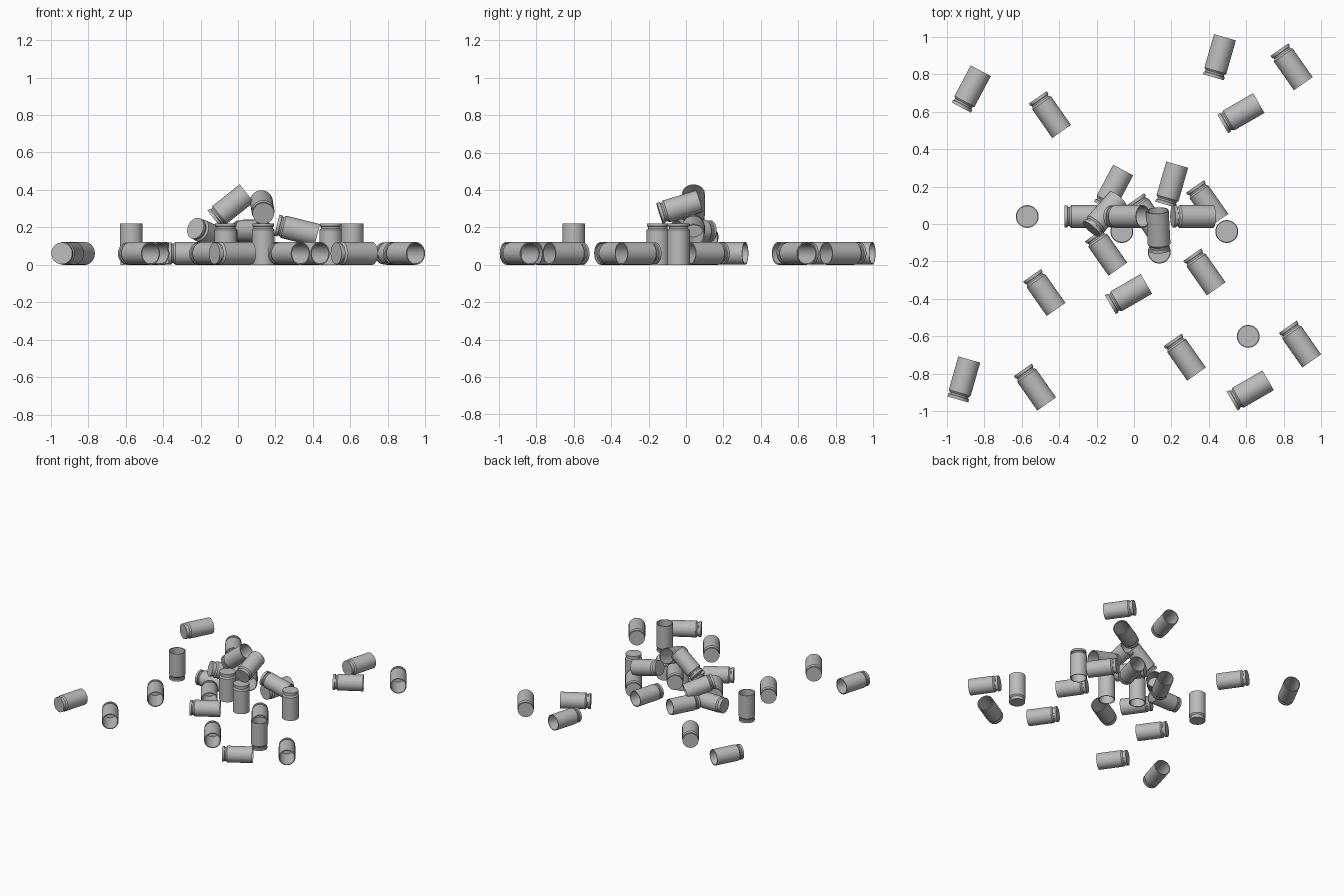
import bpy, math
from mathutils import Vector, Matrix

old = bpy.data.objects.get("Cube")
if old:
    bpy.data.objects.remove(old, do_unlink=True)

LENGTH, RADIUS, SIDES = 0.222, 0.061, 32

metal = bpy.data.materials.new("dull_grey_metal")
metal.use_nodes = True
GREY = (0.5, 0.5, 0.5, 1)
metal.diffuse_color = GREY
metal.node_tree.nodes["Principled BSDF"].inputs["Base Color"].default_value = GREY

# Casing profile (radius, height): closed base, rim, groove, body, lip, inner wall, floor
PROFILE = [(0.058, 0), (0.058, 0.016), (0.052, 0.018), (0.052, 0.027), (RADIUS, 0.037),
           (RADIUS, LENGTH), (0.055, LENGTH), (0.055, 0.04)]


def casing_mesh():
    """Lathe the profile round z, with its middle at the origin."""
    verts, faces = [], []
    for r, z in PROFILE:
        for i in range(SIDES):
            a = math.tau * i / SIDES
            verts.append((r * math.cos(a), r * math.sin(a), z - LENGTH / 2))
    for ring in range(len(PROFILE) - 1):
        for i in range(SIDES):
            j = (i + 1) % SIDES
            low, high = ring * SIDES, (ring + 1) * SIDES
            faces.append((low + i, low + j, high + j, high + i))
    faces.append(tuple(reversed(range(SIDES))))
    faces.append(tuple(range(len(verts) - SIDES, len(verts))))
    mesh = bpy.data.meshes.new("casing")
    mesh.from_pydata(verts, [], faces)
    mesh.materials.append(metal)
    mesh.update()
    return mesh


MESH = casing_mesh()
casings = []


def place(name, centre, direction):
    """Put a casing at centre with its open mouth facing along direction."""
    obj = bpy.data.objects.new(name, MESH)
    bpy.context.scene.collection.objects.link(obj)
    turn = Vector((0, 0, 1)).rotation_difference(Vector(direction).normalized())
    obj.matrix_world = Matrix.Translation(centre) @ turn.to_matrix().to_4x4()
    casings.append(obj)


# Casings lying on the ground, grouped by heading in degrees
LYING = {
    62: [(-0.87, 0.72), (-0.11, 0.19)],
    74: [(0.455, 0.89), (0.2, 0.21), (-0.91, -0.83)],
    30: [(0.57, 0.59), (-0.03, -0.375), (0.62, -0.89)],
    0: [(-0.26, 0.04)],
    -55: [(-0.45, 0.585), (0.84, 0.84), (0.39, 0.11), (-0.48, -0.365), (0.375, -0.255),
          (-0.15, -0.15), (0.27, -0.71), (0.885, -0.64), (-0.53, -0.87)],
}
for heading, spots in LYING.items():
    a = math.radians(heading)
    for x, y in spots:
        place("lying_casing", (x, y, RADIUS), (math.cos(a), math.sin(a), 0))

# Casings standing upright, mouth up or mouth down
for x, y in [(-0.57, 0.04), (0.61, -0.6)]:
    place("standing_casing", (x, y, LENGTH / 2), (0, 0, 1))
for x, y in [(-0.065, -0.04), (0.495, -0.04), (0.135, -0.15)]:
    place("upturned_casing", (x, y, LENGTH / 2), (0, 0, -1))

# Casings heaped in the middle
place("top_casing", (-0.04, 0.04, 0.313), (0.78, 0, 0.62))
place("front_heap_casing", (0.13, -0.035, 0.307), (-0.05, 0.95, 0.29))
place("left_heap_casing", (-0.156, 0.052, 0.163), (0.64, 0.71, -0.29))
place("right_heap_casing", (0.315, 0.04, 0.185), (0.97, 0, -0.24))
place("inner_heap_casing", (0.07, 0.04, 0.18), (0.57, -0.82, 0))

# Smooth walls with crisp rims
bpy.ops.object.select_all(action='DESELECT')
casings[0].select_set(True)
bpy.context.view_layer.objects.active = casings[0]
bpy.ops.object.shade_smooth_by_angle(angle=math.radians(30))
